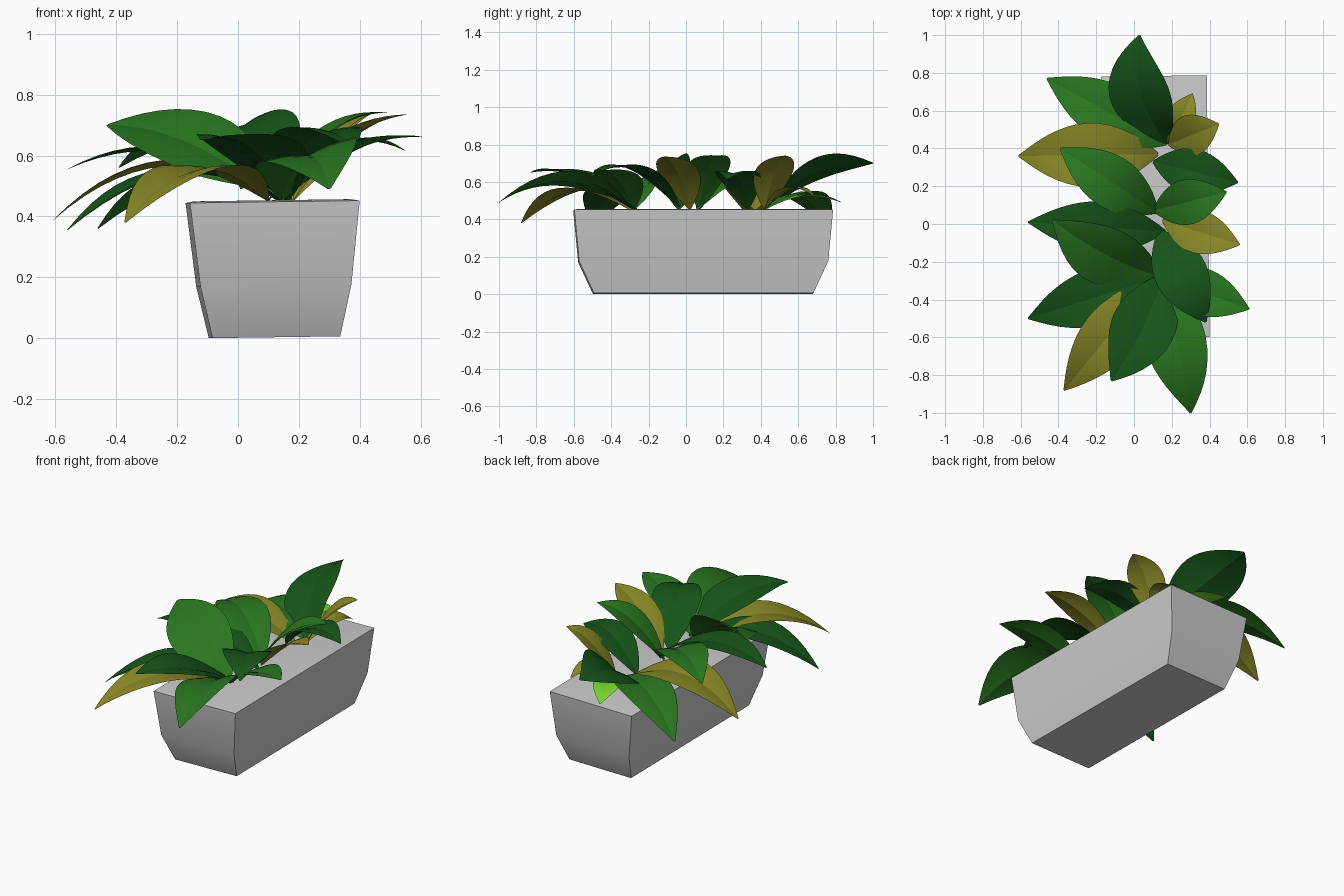
import bpy, bmesh, math
from mathutils import Vector, Matrix

if "Cube" in bpy.data.objects:
    bpy.data.objects.remove(bpy.data.objects["Cube"])

def material(name, rgb):
    m = bpy.data.materials.new(name)
    m.diffuse_color = (*rgb, 1)
    m.use_nodes = True
    m.node_tree.nodes["Principled BSDF"].inputs["Base Color"].default_value = m.diffuse_color
    return m

MATS = {
    "dark": material("dark_green", (0.008, 0.09, 0.01)),
    "mid": material("mid_green", (0.022, 0.18, 0.014)),
    "olive": material("olive", (0.25, 0.25, 0.02)),
    "lime": material("lime", (0.2, 0.75, 0.03)),
}

def finish(bm, name, mat=None, angle=35):
    me = bpy.data.meshes.new(name)
    bm.to_mesh(me)
    bm.free()
    ob = bpy.data.objects.new(name, me)
    bpy.context.collection.objects.link(ob)
    if mat:
        me.materials.append(mat)
    bpy.ops.object.select_all(action='DESELECT')
    ob.select_set(True)
    bpy.context.view_layer.objects.active = ob
    bpy.ops.object.shade_smooth_by_angle(angle=math.radians(angle))
    return ob

# planter: stacked rectangles (half x, half y, z), very slightly tilted
bm = bmesh.new()
rings = []
for hx, hy, z in [(.210, .587, 0), (.248, .666, .17), (.279, .692, .445), (.25, .665, .45)]:
    rings.append([bm.verts.new((sx * hx, sy * hy, z))
                  for sx, sy in ((-1, -1), (1, -1), (1, 1), (-1, 1))])
for a, b in zip(rings, rings[1:]):
    for i in range(4):
        j = (i + 1) % 4
        bm.faces.new((a[i], a[j], b[j], b[i]))
bm.faces.new(rings[0][::-1])
bm.faces.new(rings[-1])
bm.transform(Matrix.Translation((.120, .092, .003)) @ Matrix.Rotation(math.radians(.6), 4, 'Z')
             @ Matrix.Rotation(math.radians(-.8), 4, 'Y'))
finish(bm, "planter", angle=30)

# leaf: arched midrib with a shallow V-shaped blade; bend bows it sideways
def leaf(name, mat, base, tip, zmid, width, roll=0, bend=0, zbase=.45, n=14):
    p0, p2 = Vector((*base, zbase)), Vector(tip)
    flat = Vector((p2.x - p0.x, p2.y - p0.y, 0))
    side = flat.cross(Vector((0, 0, 1))).normalized()
    mid = (p0 + p2) / 2 + side * bend
    mid.z = zmid
    p1 = 2 * mid - (p0 + p2) / 2
    bm = bmesh.new()
    rows = []
    for i in range(n + 1):
        t = i / n
        p = p0 * (1 - t) ** 2 + p1 * 2 * t * (1 - t) + p2 * t * t
        tan = ((p1 - p0) * (1 - t) + (p2 - p1) * t).normalized()
        s = tan.cross(side.cross(tan)).normalized()
        up = s.cross(tan).normalized()
        r = math.radians(roll) * min(1, t * 4)
        s, up = s * math.cos(r) + up * math.sin(r), up * math.cos(r) - s * math.sin(r)
        w = width / 2 * max(.03, math.sin(math.pi * t ** .95) ** .9 if 0 < t < 1 else 0)
        rows.append([bm.verts.new(p + s * (w * u) + up * (w * .3 * (abs(u) - .6 * u * u)))
                     for u in (-1, -.5, 0, .5, 1)])
    for a, b in zip(rows, rows[1:]):
        for k in range(4):
            bm.faces.new((a[k], a[k + 1], b[k + 1], b[k]))
    finish(bm, name, MATS[mat], 18)

# three clusters sharing a crown each
A, B, C = (.14, -.28), (.15, .02), (.18, .42)
LEAVES = [
    # front cluster
    ("mid", A, (.30, -1.0, .49), .60, .33, -14, -.01),
    ("dark", (.16, -.26), (-.12, -.83, .65), .625, .34, 0, -.025),
    ("olive", (.1, -.3), (-.37, -.88, .38), .55, .29, 0, 0),
    ("dark", A, (-.56, -.50, .355), .535, .30, 0, 0),
    ("mid", A, (-.43, .02, .70), .64, .35, 26, -.03),
    ("mid", A, (.61, -.45, .66), .615, .25, 0, 0),
    # middle cluster
    ("dark", (.13, -.03), (.38, -.52, .62), .665, .28, 0, 0),
    ("dark", (.17, -.04), (-.56, .01, .555), .61, .27, 0, 0),
    ("mid", (.13, .06), (-.39, .40, .56), .63, .28, 0, 0),
    ("olive", B, (.56, -.11, .735), .65, .23, 0, 0),
    ("mid", (.1, .07), (.49, .17, .74), .67, .24, 0, 0),
    # back cluster
    ("dark", (.1, .33), (.55, .22, .615), .63, .24, 0, 0),
    ("olive", (.13, .37), (-.61, .36, .385), .565, .34, 0, 0),
    ("mid", C, (-.46, .77, .36), .53, .30, 0, 0),
    ("dark", C, (.03, 1.0, .70), .645, .35, 25, -.07),
    ("lime", C, (.01, .83, .49), .52, .17, 0, 0),
    ("olive", C, (.45, .53, .74), .65, .22, 0, 0),
    ("olive", C, (.31, .69, .52), .56, .16, 0, 0),
]
for i, (m, b, t, zm, w, r, bend) in enumerate(LEAVES):
    leaf(f"leaf_{i + 1:02d}", m, b, t, zm, w, r, bend)
